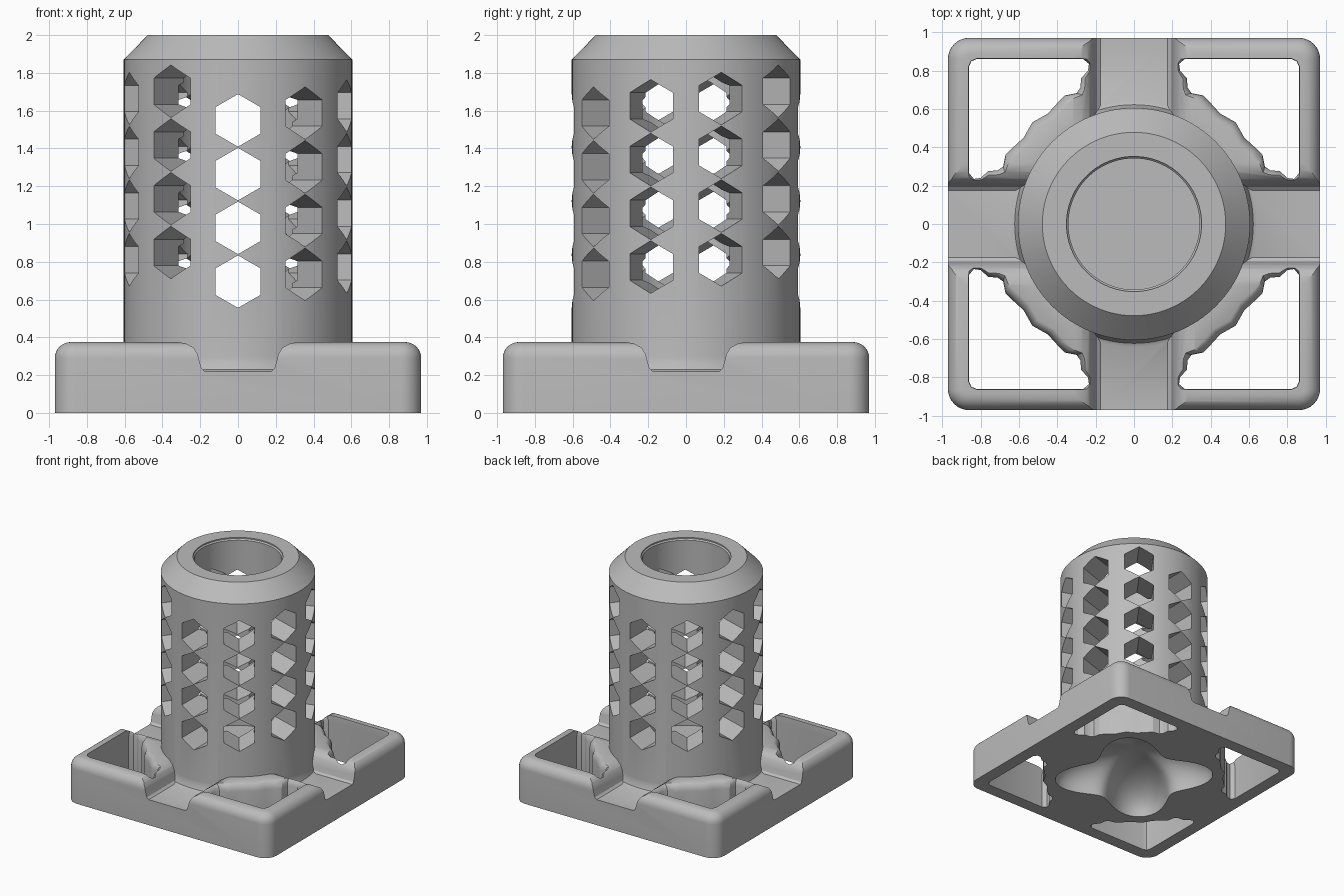
import bpy, bmesh, math
from mathutils import Vector, Matrix

if "Cube" in bpy.data.objects:
    bpy.data.objects.remove(bpy.data.objects["Cube"], do_unlink=True)

grey = bpy.data.materials.new("plain_grey")
grey.use_nodes = True
grey.diffuse_color = (0.5, 0.5, 0.5, 1)
grey.node_tree.nodes["Principled BSDF"].inputs["Base Color"].default_value = (0.5, 0.5, 0.5, 1)


def finish(name, bm):
    bmesh.ops.recalc_face_normals(bm, faces=bm.faces)
    mesh = bpy.data.meshes.new(name)
    bm.to_mesh(mesh)
    bm.free()
    mesh.materials.append(grey)
    obj = bpy.data.objects.new(name, mesh)
    bpy.context.collection.objects.link(obj)
    return obj


def loft(name, rings):
    """Closed solid through rings of equal point count."""
    bm = bmesh.new()
    loops = [[bm.verts.new(p) for p in ring] for ring in rings]
    n = len(loops[0])
    for a, b in zip(loops, loops[1:]):
        for i in range(n):
            j = (i + 1) % n
            bm.faces.new((a[i], a[j], b[j], b[i]))
    bm.faces.new(loops[0])
    bm.faces.new(loops[-1])
    return finish(name, bm)


def circle(r, z, n=96):
    return [(r * math.cos(math.tau * i / n), r * math.sin(math.tau * i / n), z) for i in range(n)]


def combine(target, tool, operation):
    mod = target.modifiers.new(operation.title(), 'BOOLEAN')
    mod.operation = operation
    mod.solver = 'EXACT'
    mod.object = tool
    bpy.context.view_layer.objects.active = target
    bpy.ops.object.modifier_apply(modifier=mod.name)
    bpy.data.objects.remove(tool, do_unlink=True)


def rounded_square(half, r, z, steps=8):
    pts = []
    for q in range(4):
        for s in range(steps + 1):
            a = math.pi / 2 * (q + s / steps)
            sx, sy = ((1, 1), (-1, 1), (-1, -1), (1, -1))[q]
            pts.append((sx * (half - r) + r * math.cos(a), sy * (half - r) + r * math.sin(a), z))
    return pts


# Square foot with a rounded top rim
H, HALF, ROUND = 0.375, 0.97, 0.085
rings = [rounded_square(HALF, 0.11, 0)]
for s in range(9):
    a = math.pi / 2 * s / 8
    inset = ROUND * (1 - math.cos(a))
    rings.append(rounded_square(HALF - inset, 0.11 - inset, H - ROUND + ROUND * math.sin(a)))
body = loft("socket_stand", rings)

# Flared valleys crossing the foot in both directions
half_valley = [(0.175, 0.22), (0.193, 0.235), (0.203, 0.27), (0.213, 0.31),
               (0.235, 0.345), (0.275, 0.368), (0.33, 0.377), (0.33, 0.5)]
profile = half_valley + [(-x, z) for x, z in reversed(half_valley)]
for turn in (0, math.pi / 2):
    valley = loft("valley_cutter", [[(x, y, z) for x, z in profile] for y in (-1.1, 1.1)])
    valley.data.transform(Matrix.Rotation(turn, 4, 'Z'))
    combine(body, valley, 'DIFFERENCE')

# Four corner pockets, mirrored about the diagonal and flared at the rim
side = [(0.53, 0.53), (0.45, 0.575), (0.4, 0.63), (0.36, 0.67), (0.3, 0.682), (0.28, 0.71),
        (0.275, 0.76), (0.24, 0.8), (0.235, 0.835), (0.265, 0.86), (0.82, 0.86), (0.848, 0.848)]
outline = side + [(y, x) for x, y in reversed(side[1:-1])]
for q in range(4):
    layers = []
    for z, grow in ((-0.1, 1), (0.31, 1), (0.335, 1.012), (0.355, 1.035), (0.368, 1.065), (0.378, 1.11), (0.5, 1.11)):
        layers.append([(0.83 + (x - 0.83) * grow, 0.83 + (y - 0.83) * grow, z) for x, y in outline])
    pocket = loft("pocket_cutter", layers)
    pocket.data.transform(Matrix.Rotation(q * math.pi / 2, 4, 'Z'))
    combine(body, pocket, 'DIFFERENCE')

# Upright tube with a small foot fillet and a bevelled top
tube = loft("tube", [circle(r, z) for r, z in (
    (0.6, 0.1), (0.65, 0.215), (0.622, 0.23), (0.608, 0.265), (0.605, 0.3), (0.605, 1.87), (0.478, 2.0))])
combine(body, tube, 'UNION')
bore = loft("bore_cutter", [circle(r, z) for r, z in (
    (0.342, 0.38), (0.342, 1.98), (0.352, 1.99), (0.352, 2.1))])
combine(body, bore, 'DIFFERENCE')

# Hexagonal windows: five through-cuts per row, stepping up around the tube
for k in range(5):
    for row in range(4):
        zc = 0.695 + row * 0.2845 + k * 0.0385
        hexagon = [(0.139 * math.sin(math.tau * i / 6), zc + 0.139 * math.cos(math.tau * i / 6)) for i in range(6)]
        window = loft("window_cutter", [[(x, y, z) for x, z in hexagon] for y in (-0.8, 0.8)])
        window.data.transform(Matrix.Rotation(k * math.pi / 5, 4, 'Z'))
        combine(body, window, 'DIFFERENCE')

# Four-lobed domed hollow under the foot
def lobes(scale, z, n=96):
    pts = []
    for i in range(n):
        a = math.tau * i / n
        r = scale * (0.53 - 0.12 * math.cos(4 * a))
        pts.append((r * math.cos(a), r * math.sin(a), z))
    return pts


layers = [lobes(1, -0.05), lobes(1, 0)]
for s in range(1, 9):
    a = math.pi / 2 * s / 8.4
    layers.append(lobes(math.cos(a) ** 0.8, 0.28 * math.sin(a)))
combine(body, loft("hollow_cutter", layers), 'DIFFERENCE')

# Smooth shading with crisp edges
bpy.ops.object.select_all(action='DESELECT')
body.select_set(True)
bpy.context.view_layer.objects.active = body
bpy.ops.object.shade_smooth_by_angle(angle=math.radians(32))
